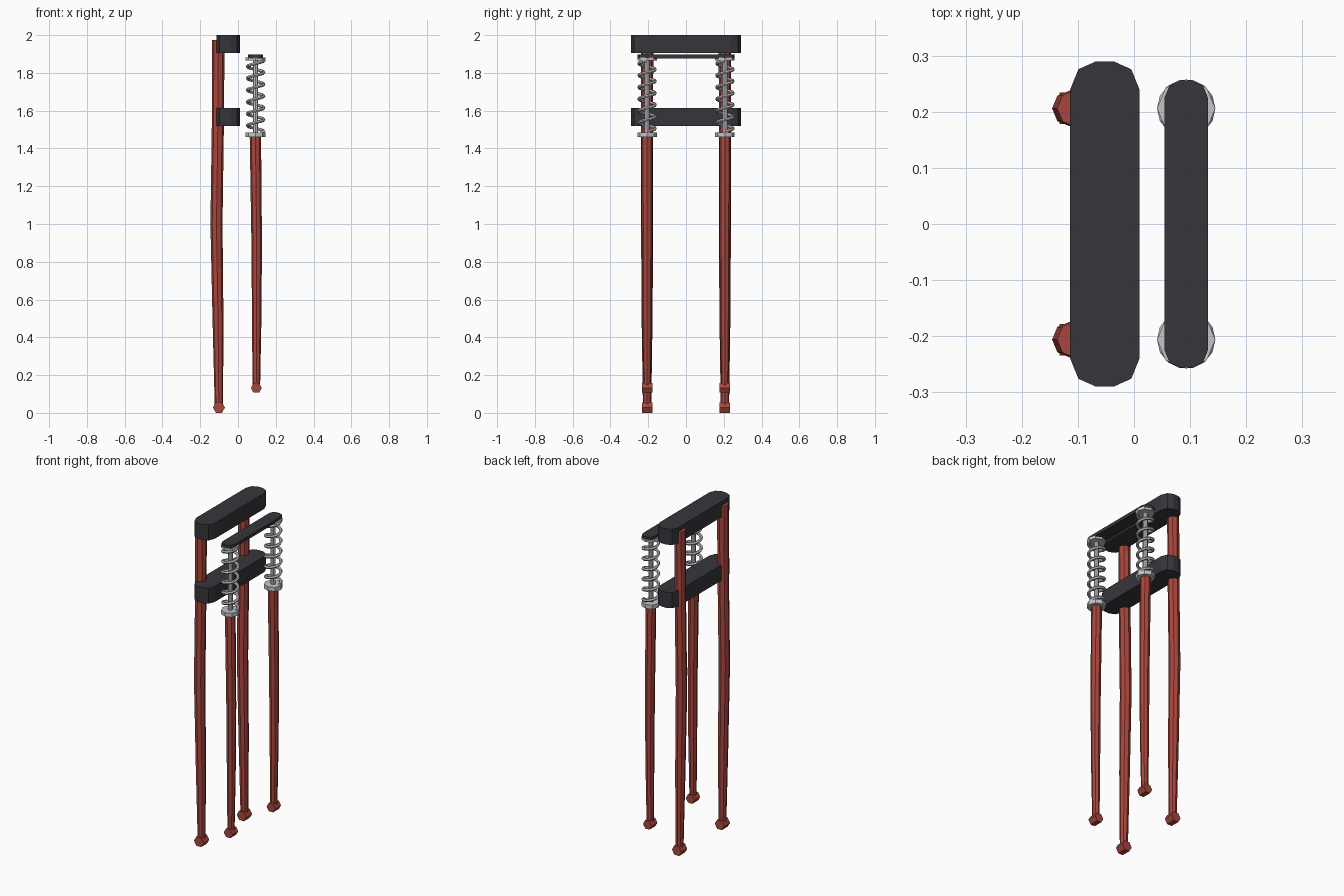
import bpy, bmesh, math
from mathutils import Vector

if "Cube" in bpy.data.objects:
    bpy.data.objects.remove(bpy.data.objects["Cube"])


def material(name, rgb):
    m = bpy.data.materials.new(name)
    m.diffuse_color = (*rgb, 1)
    m.use_nodes = True
    m.node_tree.nodes["Principled BSDF"].inputs["Base Color"].default_value = m.diffuse_color
    return m


RED = material("red paint", (0.40, 0.062, 0.047))
DARK = material("dark charcoal", (0.038, 0.036, 0.044))
STEEL = material("light steel", (0.56, 0.56, 0.58))


def finish(name, bm, mat):
    bmesh.ops.recalc_face_normals(bm, faces=bm.faces)
    me = bpy.data.meshes.new(name)
    bm.to_mesh(me)
    bm.free()
    me.materials.append(mat)
    ob = bpy.data.objects.new(name, me)
    bpy.context.collection.objects.link(ob)
    return ob


def skin(name, rings, mat):
    """Bridge a list of equal-length point rings and cap both ends."""
    bm = bmesh.new()
    vs = [[bm.verts.new(p) for p in r] for r in rings]
    n = len(vs[0])
    for a, b in zip(vs, vs[1:]):
        for i in range(n):
            j = (i + 1) % n
            bm.faces.new((a[i], a[j], b[j], b[i]))
    bm.faces.new(vs[0])
    bm.faces.new(vs[-1])
    return finish(name, bm, mat)


def column(name, y, stations, mat, sides=8):
    """Upright tube through (x, z, radius) stations."""
    rings = [[(x + r * math.cos(t), y + r * math.sin(t), z)
              for t in (2 * math.pi * i / sides for i in range(sides))]
             for x, z, r in stations]
    return skin(name, rings, mat)


def cross_bar(name, cx, hw, hy, z0, z1, mat):
    """Flat bar with faceted round ends."""
    end = [(hw, hy - 0.82 * hw), (0.76 * hw, hy - 0.23 * hw), (0.25 * hw, hy)]
    half = end + [(-x, y) for x, y in reversed(end)]
    outline = half + [(-x, -y) for x, y in half]
    return skin(name, [[(cx + x, y, z) for x, y in outline] for z in (z0, z1)], mat)


def lug(name, x, y, z, r):
    """Hexagonal axle eye, lying along y."""
    rings = [[(x + r * math.cos(i * math.pi / 3), y + dy,
               z + r * math.sin(i * math.pi / 3)) for i in range(6)]
             for dy in (-0.028, 0.028)]
    return skin(name, rings, RED)


def coil(name, x, y, z0, z1, radius, wire, turns):
    steps, sides = int(turns * 14), 6
    rings = []
    for i in range(steps + 1):
        t = 2 * math.pi * turns * i / steps
        out = Vector((math.cos(t), math.sin(t), 0))
        c = Vector((x, y, z0 + (z1 - z0) * i / steps)) + out * radius
        rings.append([c + out * wire * math.cos(a) + Vector((0, 0, wire * math.sin(a)))
                      for a in (2 * math.pi * k / sides for k in range(sides))])
    return skin(name, rings, STEEL)


SX = 0.093
for side, s in (("near", -1), ("far", 1)):
    y = 0.206 * s
    # Main legs and their axle eyes
    column(f"rear_leg_{side}", y,
           [(-0.101, 0.03, 0.022), (-0.106, 0.5, 0.029), (-0.114, 1.0, 0.032),
            (-0.107, 1.5, 0.032), (-0.104, 1.975, 0.033)], RED)
    lug(f"rear_leg_eye_{side}", -0.101, y, 0.028, 0.032)
    # Sprung legs and their axle eyes
    column(f"front_leg_{side}", y,
           [(0.097, 0.13, 0.020), (0.099, 0.5, 0.025), (0.099, 0.9, 0.028),
            (0.092, 1.465, 0.030)], RED)
    lug(f"front_leg_eye_{side}", 0.097, y, 0.132, 0.029)
    # Spring, guide rod and seats
    column(f"spring_rod_{side}", y, [(SX, 1.46, 0.014), (SX, 1.88, 0.014)], STEEL)
    column(f"spring_lower_seat_{side}", y, [(SX, 1.46, 0.052), (SX, 1.485, 0.052)], STEEL)
    column(f"spring_upper_seat_{side}", y, [(SX, 1.865, 0.052), (SX, 1.882, 0.052)], STEEL)
    coil(f"spring_{side}", SX, y, 1.49, 1.865, 0.043, 0.009, 6)

# Clamps across the main legs, and the bar over the springs
cross_bar("upper_clamp", -0.052, 0.062, 0.29, 1.905, 2.0, DARK)
cross_bar("lower_clamp", -0.052, 0.062, 0.29, 1.52, 1.615, DARK)
cross_bar("spring_bar", SX, 0.039, 0.256, 1.877, 1.897, DARK)
